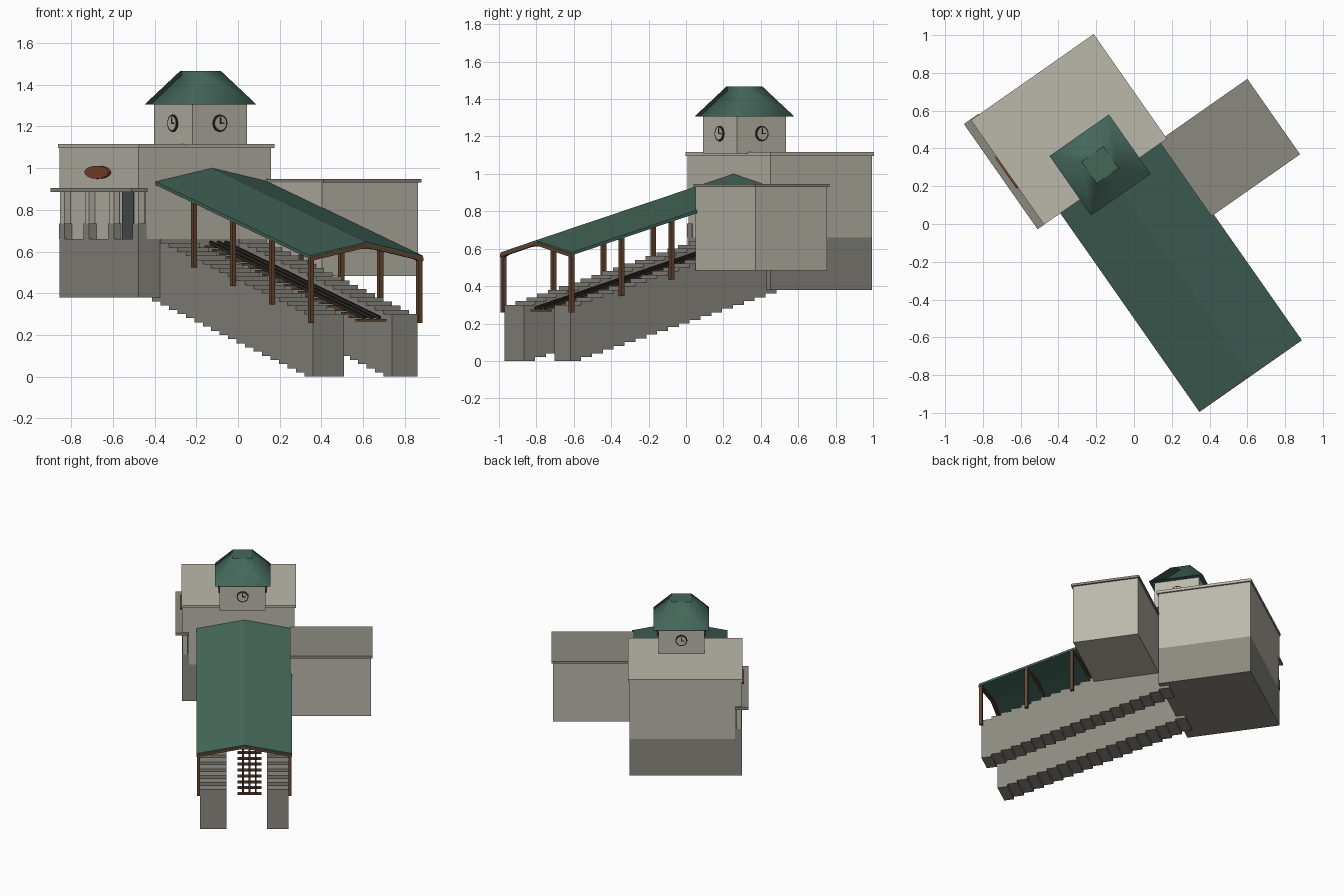
import bpy, bmesh, math
from mathutils import Matrix, Vector

cube = bpy.data.objects.get("Cube")
if cube:
    bpy.data.objects.remove(cube, do_unlink=True)

# The whole station is turned in plan
TURN = Matrix.Rotation(math.radians(35), 4, 'Z')


def material(name, r, g, b):
    m = bpy.data.materials.new(name)
    m.use_nodes = True
    m.diffuse_color = (r, g, b, 1)
    for n in m.node_tree.nodes:
        if n.type == 'BSDF_PRINCIPLED':
            n.inputs["Base Color"].default_value = (r, g, b, 1)
    return m


WALL = material("pale stone", .50, .48, .41)
BASE = material("grey stone", .26, .252, .217)
GREEN = material("green roofing", .058, .135, .102)
BROWN = material("brown timber", .14, .065, .03)
DARK = material("dark iron", .025, .023, .02)
RED = material("red brown sign", .2, .06, .028)
DOOR = material("slate door", .07, .08, .09)


def finish(name, bm, mat):
    bmesh.ops.recalc_face_normals(bm, faces=bm.faces)
    bm.transform(TURN)
    me = bpy.data.meshes.new(name)
    bm.to_mesh(me)
    bm.free()
    me.materials.append(mat)
    ob = bpy.data.objects.new(name, me)
    bpy.context.scene.collection.objects.link(ob)
    return ob


def add_box(bm, x0, x1, y0, y1, z0, z1, m=Matrix()):
    mid = Vector(((x0 + x1) / 2, (y0 + y1) / 2, (z0 + z1) / 2))
    size = Matrix.Diagonal((x1 - x0, y1 - y0, z1 - z0, 1))
    bmesh.ops.create_cube(bm, size=1, matrix=m @ Matrix.Translation(mid) @ size)


def box(name, mat, *dims):
    bm = bmesh.new()
    add_box(bm, *dims)
    return finish(name, bm, mat)


def add_loft(bm, profile, y0, y1, rise=0):
    """Sweep an x-z profile along y, climbing by rise."""
    a = [bm.verts.new((x, y0, z)) for x, z in profile]
    b = [bm.verts.new((x, y1, z + rise)) for x, z in profile]
    n = len(profile)
    bm.faces.new(a)
    bm.faces.new(b[::-1])
    for i in range(n):
        bm.faces.new((a[i], a[(i + 1) % n], b[(i + 1) % n], b[i]))


# Main hall
box("hall_base", BASE, -.386, .39, .28, .94, .38, .66)
box("hall_middle_wall", WALL, -.345, .39, .28, .94, .66, .9)
box("hall_upper_wall", WALL, -.386, .39, .28, .94, .9, 1.096)
box("hall_roof_slab", WALL, -.392, .402, .27, .946, 1.096, 1.116)

# Side porch
box("porch_canopy", BASE, -.434, -.34, .27, .95, .886, .905)
pedestals, columns = bmesh.new(), bmesh.new()
for i in range(4):
    y = .302 + i * .206
    add_box(pedestals, -.388, -.34, y - .024, y + .024, .66, .735)
    add_box(columns, -.384, -.35, y - .018, y + .018, .735, .886)
finish("porch_pedestals", pedestals, BASE)
finish("porch_columns", columns, WALL)
box("porch_door", DOOR, -.35, -.344, .375, .468, .66, .886)
bm = bmesh.new()
bmesh.ops.create_cone(bm, cap_ends=True, segments=32, radius1=1, radius2=1, depth=1,
                      matrix=Matrix.Translation((-.392, .61, .98))
                      @ Matrix.Rotation(math.pi / 2, 4, 'Y')
                      @ Matrix.Diagonal((.031, .1, .02, 1)))
finish("oval_sign", bm, RED)

# Side annex
box("annex_walls", WALL, .36, .92, -.19, .275, .483, .93)
box("annex_roof_slab", BASE, .36, .932, -.202, .285, .93, .947)

# Clock tower
TX, TY, TH = .032, .359, .16
box("tower_walls", WALL, TX - TH, TX + TH, TY - TH, TY + TH, 1.11, 1.306)
bm = bmesh.new()
bmesh.ops.create_cone(bm, cap_ends=True, segments=4, radius1=.192 * math.sqrt(2),
                      radius2=.07 * math.sqrt(2), depth=.16,
                      matrix=Matrix.Translation((TX, TY, 1.386))
                      @ Matrix.Rotation(math.pi / 4, 4, 'Z'))
for f in bm.faces:
    f.smooth = abs(f.normal.z) < .9
finish("tower_roof", bm, GREEN)

rims, faces, hands = bmesh.new(), bmesh.new(), bmesh.new()
for k in range(4):
    m = (Matrix.Translation((TX, TY, 1.215)) @ Matrix.Rotation(k * math.pi / 2, 4, 'Z')
         @ Matrix.Translation((0, -TH, 0)) @ Matrix.Rotation(math.pi / 2, 4, 'X'))
    for target, r, d in ((rims, .041, .012), (faces, .033, .016)):
        bmesh.ops.create_cone(target, cap_ends=True, segments=24, radius1=r, radius2=r,
                              depth=d, matrix=m)
    add_box(hands, -.003, .003, -.003, .027, .007, .011, m)
    add_box(hands, -.003, .02, -.003, .003, .007, .011, m)
finish("clock_rims", rims, DARK)
finish("clock_faces", faces, WALL)
finish("clock_hands", hands, DARK)

# Twin stairways, each a climbing row of blocks
RUN, RISE = .0708, .02
for name, x0, x1 in (("right_stairs", -.262, -.08), ("left_stairs", .202, .35)):
    outline = []
    for i in range(20):
        outline += [(-1 + i * RUN, i * RISE), (-1 + (i + 1) * RUN, i * RISE)]
    top = [(y, z + .3) for y, z in outline]
    bm = bmesh.new()
    for i in range(0, 40, 2):
        (ya, z), (yb, _) = outline[i], outline[i + 1]
        low = [(ya, z), (yb, z)]
        add_box(bm, x0, x1, ya, yb, z, z + .3)
    bmesh.ops.remove_doubles(bm, verts=bm.verts, dist=.0001)
    finish(name, bm, BASE)

# Sloping track between the stairs
SLOPE = .28
sleepers, rails = bmesh.new(), bmesh.new()
for i in range(22):
    y = -1 + i * .06
    z = .27 + (y + 1) * SLOPE
    add_box(sleepers, -.004, .162, y - .012, y + .012, z - .006, z + .006)
for x in (.035, .079, .123):
    add_loft(rails, [(x - .006, .274), (x + .006, .274), (x + .006, .29), (x - .006, .29)],
             -1.01, .28, 1.29 * SLOPE)
finish("track_sleepers", sleepers, BROWN)
finish("track_rails", rails, DARK)

# Canopy over the stairs
MID, HALF = .044, .331
bm = bmesh.new()
add_loft(bm, [(MID - HALF, .58), (MID, .645), (MID + HALF, .58),
              (MID + HALF, .564), (MID, .629), (MID - HALF, .564)], -1.01, .278, .355)
finish("canopy_roof", bm, GREEN)

posts, arches = bmesh.new(), bmesh.new()
for i in range(4):
    y = -1 + i * .326
    lift = (y + 1) * .272
    for side in (-1, 1):
        x = MID + side * .317
        add_box(posts, x - .011, x + .011, y - .011, y + .011, .258 + lift, .572 + lift)
    # Curved tie under the slopes
    curve = []
    for j in range(13):
        t = -1 + j / 6
        curve.append((MID + t * .32, .612 - .06 * t * t + lift))
    upper = [(x, z + .018) for x, z in reversed(curve)]
    # Keep the tie below the roof surface
    upper = [(x, min(z, .64 + lift - abs(x - MID) * .196)) for x, z in upper]
    add_loft(arches, curve + upper, y - .009, y + .009)
finish("canopy_posts", posts, BROWN)
finish("canopy_arches", arches, BROWN)

# Timber edge on the front gable
bm = bmesh.new()
add_loft(bm, [(MID - HALF, .572), (MID, .637), (MID + HALF, .572),
              (MID + HALF, .554), (MID, .619), (MID - HALF, .554)], -1.014, -1.002)
finish("canopy_gable_trim", bm, BROWN)
